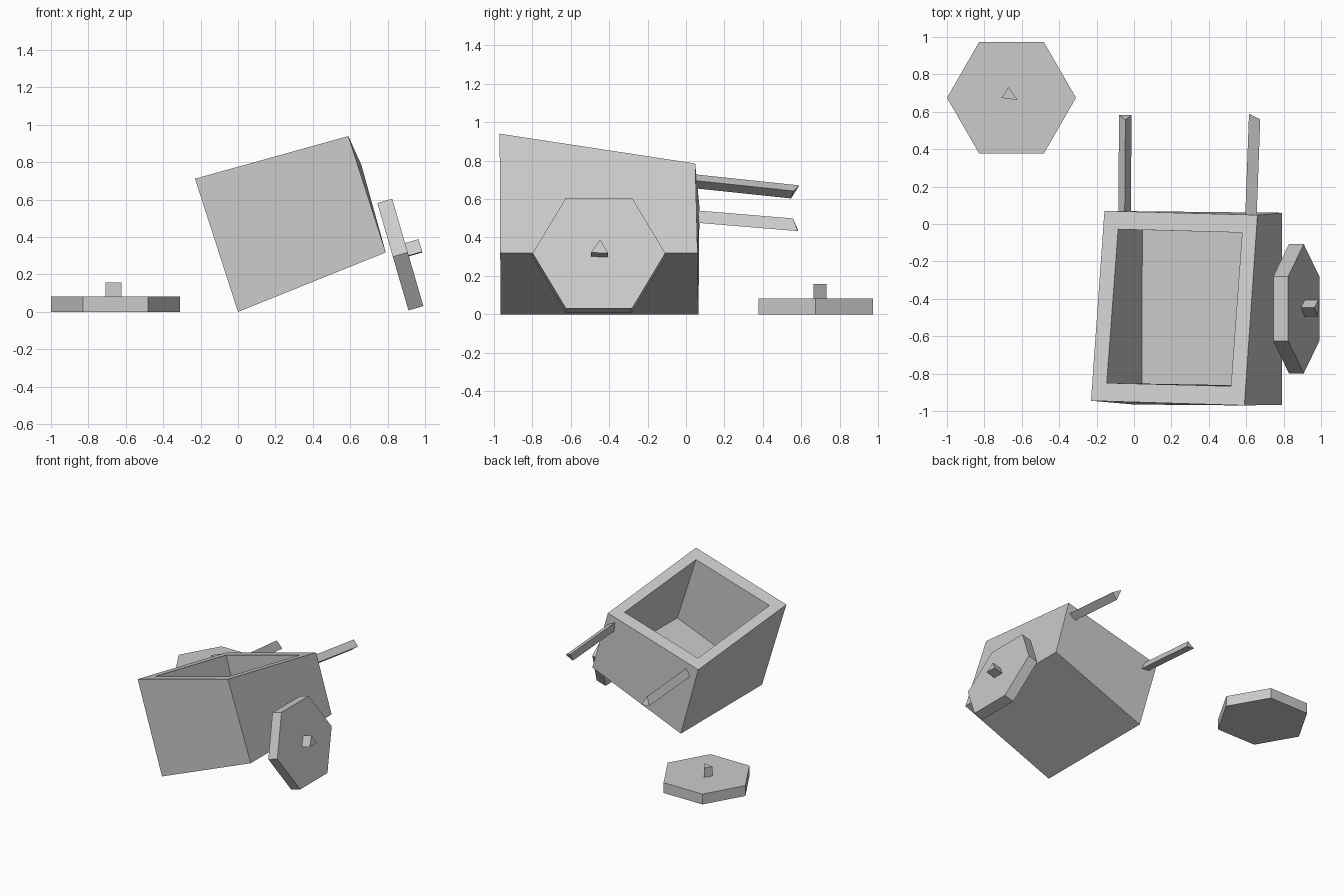
import bpy
from math import cos, sin, pi
from mathutils import Vector, Matrix

if "Cube" in bpy.data.objects:
    bpy.data.objects.remove(bpy.data.objects["Cube"])


def make_mesh(name, verts, faces, matrix=None):
    me = bpy.data.meshes.new(name)
    me.from_pydata([tuple(v) for v in verts], [], faces)
    me.update()
    ob = bpy.data.objects.new(name, me)
    bpy.context.collection.objects.link(ob)
    if matrix:
        ob.matrix_world = matrix
    return ob


def prism(name, start, end, matrix=None):
    """Closed prism between two matching rings (counter-clockwise seen from the end)."""
    n = len(start)
    faces = [(i, (i + 1) % n, n + (i + 1) % n, n + i) for i in range(n)]
    faces += [tuple(reversed(range(n))), tuple(range(n, 2 * n))]
    return make_mesh(name, list(start) + list(end), faces, matrix)


# Tilted open box: four rings (outer bottom, outer top, inner top, inner floor)
bottom = [(0, -.965, 0), (.79, -.967, .318), (.79, .06, .318), (0, .065, 0)]
top = [(-.23, -.945, .712), (.59, -.97, .94), (.66, .048, .785), (-.158, .07, .557)]
corners = [Vector(v) for v in top]


def on_rim(x, y):
    # height of the sloping rim plane at x, y
    a, b, d = corners[0], corners[1], corners[3]
    n = (b - a).cross(d - a)
    return Vector((x, y, a.z - (n.x * (x - a.x) + n.y * (y - a.y)) / n.z))


inner = [on_rim(-.146, -.85), on_rim(.518, -.867), on_rim(.578, -.046), on_rim(-.085, -.028)]
floor = [i + .82 * (Vector(b) - t) for i, b, t in zip(inner, bottom, corners)]
faces = [(r * 4 + i, r * 4 + (i + 1) % 4, r * 4 + 4 + (i + 1) % 4, r * 4 + 4 + i)
         for r in range(3) for i in range(4)]
faces += [(3, 2, 1, 0), (12, 13, 14, 15)]
make_mesh("cart_box", bottom + top + inner + floor, faces)


# Triangular handles sticking out of the back
def handle(name, ends, shift):
    ends = [Vector(v) for v in ends]
    prism(name, [v - Vector(shift) * ((v.y - .03) / shift[1]) for v in ends], ends)


handle("right_handle", [(.615, .59, .671), (.675, .56, .642), (.622, .547, .603)], (.02, .54, -.057))
handle("left_handle", [(-.046, .557, .499), (-.013, .582, .433), (-.08, .582, .44)], (.004, .52, -.043))


# Hexagonal wheels with a broken triangular axle stub
def wheel(name, matrix, stub, r=.345, h=.083, length=.075):
    ring = [(r * cos(i * pi / 3), r * sin(i * pi / 3)) for i in range(6)]
    prism(name, [(x, y, 0) for x, y in ring], [(x, y, h) for x, y in ring], matrix)
    prism(name + "_axle_stub", [(x, y, h - .005) for x, y in stub],
          [(x, y, h + length) for x, y in stub], matrix)


wheel("fallen_wheel", Matrix.Translation((-.655, .675, 0)),
      [(-.016, .057), (-.054, -.001), (.032, -.012)])

# Second wheel leans against the right side
axis_y = Vector((-.279, 0, .96)).normalized()
axis_x = Vector((0, 1, 0))
axis_z = axis_x.cross(axis_y)
lean = Matrix((axis_x, axis_y, axis_z)).transposed().to_4x4()
lean.translation = (.828, -.453, .295)
wheel("leaning_wheel", lean, [(.006, .052), (-.042, -.018), (.048, -.022)])
